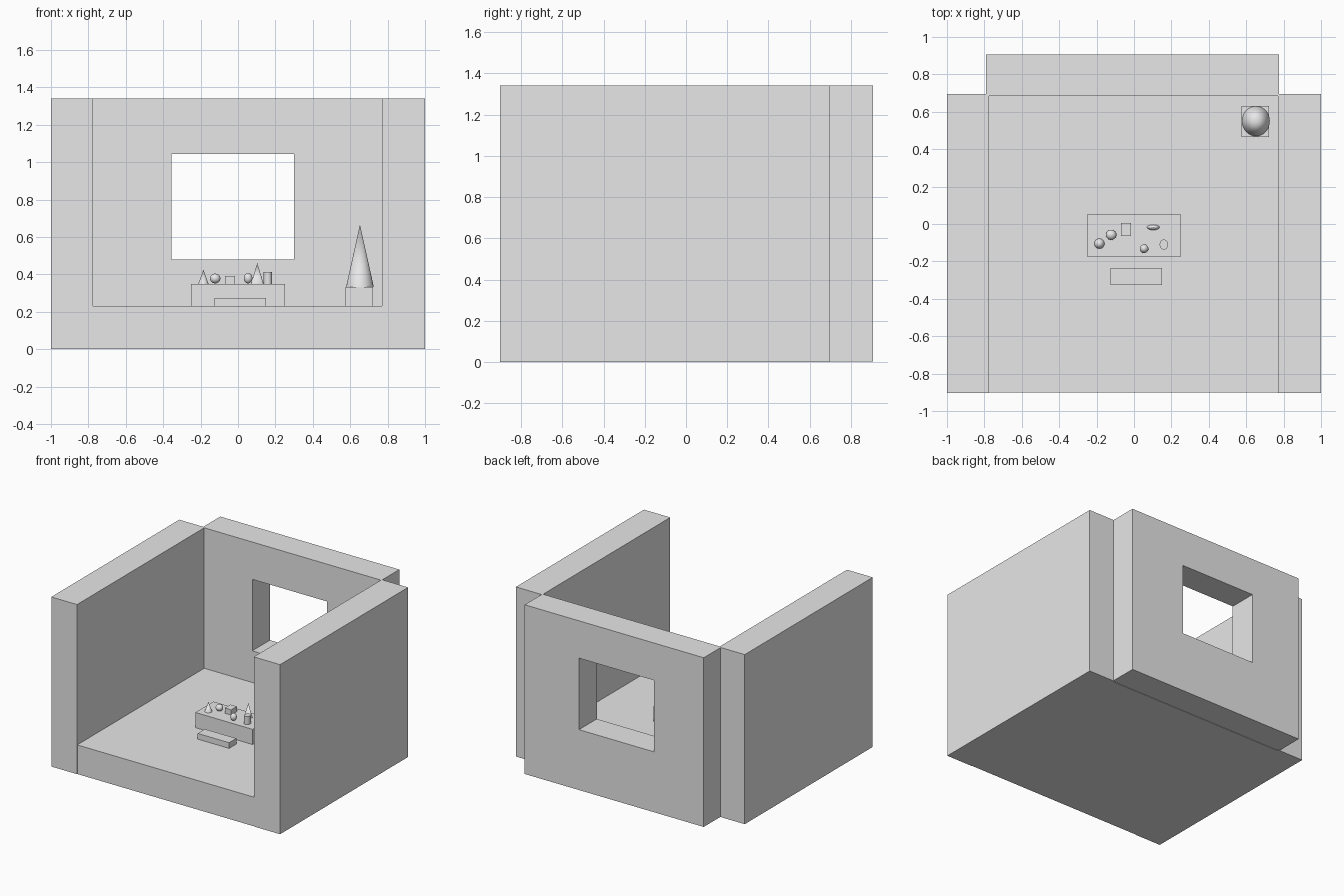
import bpy
import math

if "Cube" in bpy.data.objects:
    bpy.data.objects.remove(bpy.data.objects["Cube"])

grey = bpy.data.materials.new("plain grey")
grey.diffuse_color = (0.8, 0.8, 0.8, 1)
grey.use_nodes = True
grey.node_tree.nodes["Principled BSDF"].inputs["Base Color"].default_value = grey.diffuse_color


def finish(name, smooth=False):
    ob = bpy.context.object
    ob.name = name
    ob.data.materials.append(grey)
    if smooth:
        bpy.ops.object.shade_smooth_by_angle(angle=math.radians(35))
    return ob


def box(name, x, y, z):
    """Box from (min, max) pairs on each axis."""
    spans = (x, y, z)
    bpy.ops.mesh.primitive_cube_add(size=1, location=[(a + b) / 2 for a, b in spans])
    bpy.context.object.scale = [b - a for a, b in spans]
    bpy.ops.object.transform_apply(location=False, rotation=False, scale=True)
    return finish(name)


def round_part(name, x, y, z, rx, ry, tip=0.0):
    """Elliptical cone or cylinder standing between two heights."""
    bpy.ops.mesh.primitive_cone_add(vertices=32, radius1=1, radius2=tip, depth=z[1] - z[0],
                                    location=(x, y, sum(z) / 2))
    bpy.context.object.scale = (rx, ry, 1)
    bpy.ops.object.transform_apply(location=False, rotation=False, scale=True)
    return finish(name, True)


def ball(name, x, y, z, rx, ry, rz):
    bpy.ops.mesh.primitive_uv_sphere_add(segments=32, ring_count=16, radius=1, location=(x, y, z))
    bpy.context.object.scale = (rx, ry, rz)
    bpy.ops.object.transform_apply(location=False, rotation=False, scale=True)
    return finish(name, True)


# Room shell
FLOOR, TOP, TABLE = 0.23, 1.34, 0.35
box("floor", (-0.775, 0.77), (-0.9, 0.685), (0, FLOOR))
box("left_wall", (-1, -0.775), (-0.903, 0.695), (0, TOP))
box("right_wall", (0.77, 1), (-0.903, 0.695), (0, TOP))

# Back wall with a window opening
back = box("back_wall", (-0.79, 0.775), (0.685, 0.907), (0.003, TOP))
cutter = box("window_cutter", (-0.355, 0.3), (0.5, 1.1), (0.48, 1.045))
cut = back.modifiers.new("window", 'BOOLEAN')
cut.object = cutter
cut.solver = 'EXACT'
bpy.context.view_layer.objects.active = back
bpy.ops.object.modifier_apply(modifier=cut.name)
bpy.data.objects.remove(cutter, do_unlink=True)

# Low table and bench
box("table", (-0.25, 0.25), (-0.175, 0.05), (FLOOR, TABLE))
box("bench", (-0.125, 0.15), (-0.325, -0.235), (FLOOR, 0.275))

# Small objects on the table
round_part("small_cone", -0.185, -0.105, (TABLE, 0.425), 0.027, 0.027)
ball("left_ball", -0.122, -0.058, 0.378, 0.028, 0.027, 0.026)
box("small_block", (-0.07, -0.015), (-0.065, 0.006), (TABLE, 0.391))
ball("right_ball", 0.054, -0.132, 0.38, 0.023, 0.023, 0.028)
round_part("flat_cone", 0.103, -0.018, (TABLE, 0.46), 0.034, 0.014)
round_part("small_cylinder", 0.16, -0.11, (TABLE, 0.414), 0.023, 0.027, 1.0)

# Potted tree in the corner
box("tree_pot", (0.576, 0.722), (0.466, 0.632), (FLOOR, 0.333))
round_part("tree", 0.652, 0.55, (0.333, 0.667), 0.074, 0.08)
